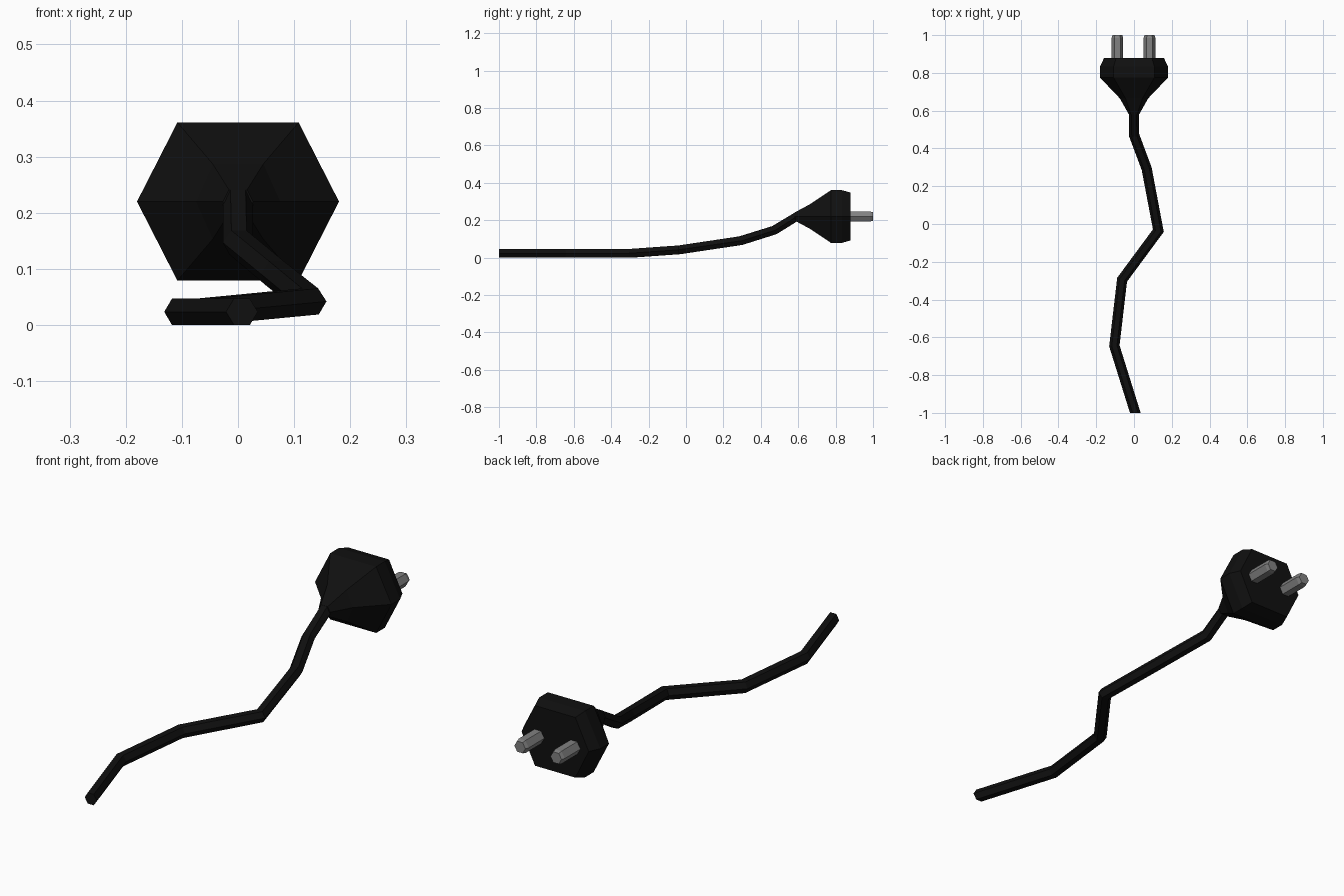
import bpy, bmesh, math
from mathutils import Vector

if "Cube" in bpy.data.objects:
    bpy.data.objects.remove(bpy.data.objects["Cube"])


def material(name, value):
    m = bpy.data.materials.new(name)
    m.diffuse_color = (value, value, value, 1)
    m.use_nodes = True
    m.node_tree.nodes["Principled BSDF"].inputs["Base Color"].default_value = m.diffuse_color
    return m


RUBBER = material("black_rubber", 0.005)
METAL = material("pin_metal", 0.22)


def loft(name, rings, mat):
    """Skin equal-sized rings into a capped flat-faced solid."""
    bm = bmesh.new()
    loops = [[bm.verts.new(p) for p in ring] for ring in rings]
    n = len(loops[0])
    for a, b in zip(loops, loops[1:]):
        for i in range(n):
            j = (i + 1) % n
            bm.faces.new((a[i], a[j], b[j], b[i]))
    bm.faces.new(loops[0])
    bm.faces.new(loops[-1])
    bmesh.ops.recalc_face_normals(bm, faces=bm.faces)
    me = bpy.data.meshes.new(name)
    bm.to_mesh(me)
    bm.free()
    me.materials.append(mat)
    ob = bpy.data.objects.new(name, me)
    bpy.context.collection.objects.link(ob)
    return ob


def hexagon(x, y, z, rx, rz, corner):
    """Six-sided ring facing y, points at +-x, flat top and bottom."""
    c = rx * corner
    return [(x + dx, y, z + dz) for dx, dz in
            ((rx, 0), (c, rz), (-c, rz), (-rx, 0), (-c, -rz), (c, -rz))]


def cable_rings(path, r):
    """Hexagonal rings mitred at each bend of the path."""
    pts = [Vector(p) for p in path]
    rings = []
    for i, p in enumerate(pts):
        d_in = (p - pts[i - 1]).normalized() if i else Vector((0, 1, 0))
        d_out = (pts[i + 1] - p).normalized() if i < len(pts) - 1 else d_in
        t = (d_in + d_out).normalized() if i else Vector((0, 1, 0))
        side = t.cross(Vector((0, 0, 1))).normalized()
        up = side.cross(t).normalized()
        wide = r / max(t.dot(d_out), 0.8)
        rings.append([p + side * wide * math.cos(k * math.pi / 3)
                      + up * r * math.sin(k * math.pi / 3) for k in range(6)])
    return rings


# Cable rising from the floor to the plug
loft("cable", cable_rings([
    (0.007, -1.0, 0.0235), (-0.104, -0.645, 0.0235), (-0.063, -0.295, 0.0235),
    (0.129, -0.035, 0.042), (0.067, 0.293, 0.091), (0, 0.472, 0.147),
    (0, 0.595, 0.222)], 0.027), RUBBER)

# Plug body: narrow neck, flared shoulder, bevelled face
PROFILE = [(0.58, 0.027, 0.021), (0.665, 0.075, 0.067), (0.775, 0.18, 0.141),
           (0.833, 0.18, 0.141), (0.88, 0.158, 0.128)]
loft("plug_body", [hexagon(0, y, 0.22, rx, rz, 0.6)
                   for y, rx, rz in PROFILE], RUBBER)

# Two contact pins
for side, x in (("left", -0.088), ("right", 0.082)):
    loft(side + "_pin", [hexagon(x, y, 0.22, r, r * 0.866, 0.5)
                         for y, r in ((0.86, 0.031), (0.985, 0.031), (1.0, 0.026))], METAL)
